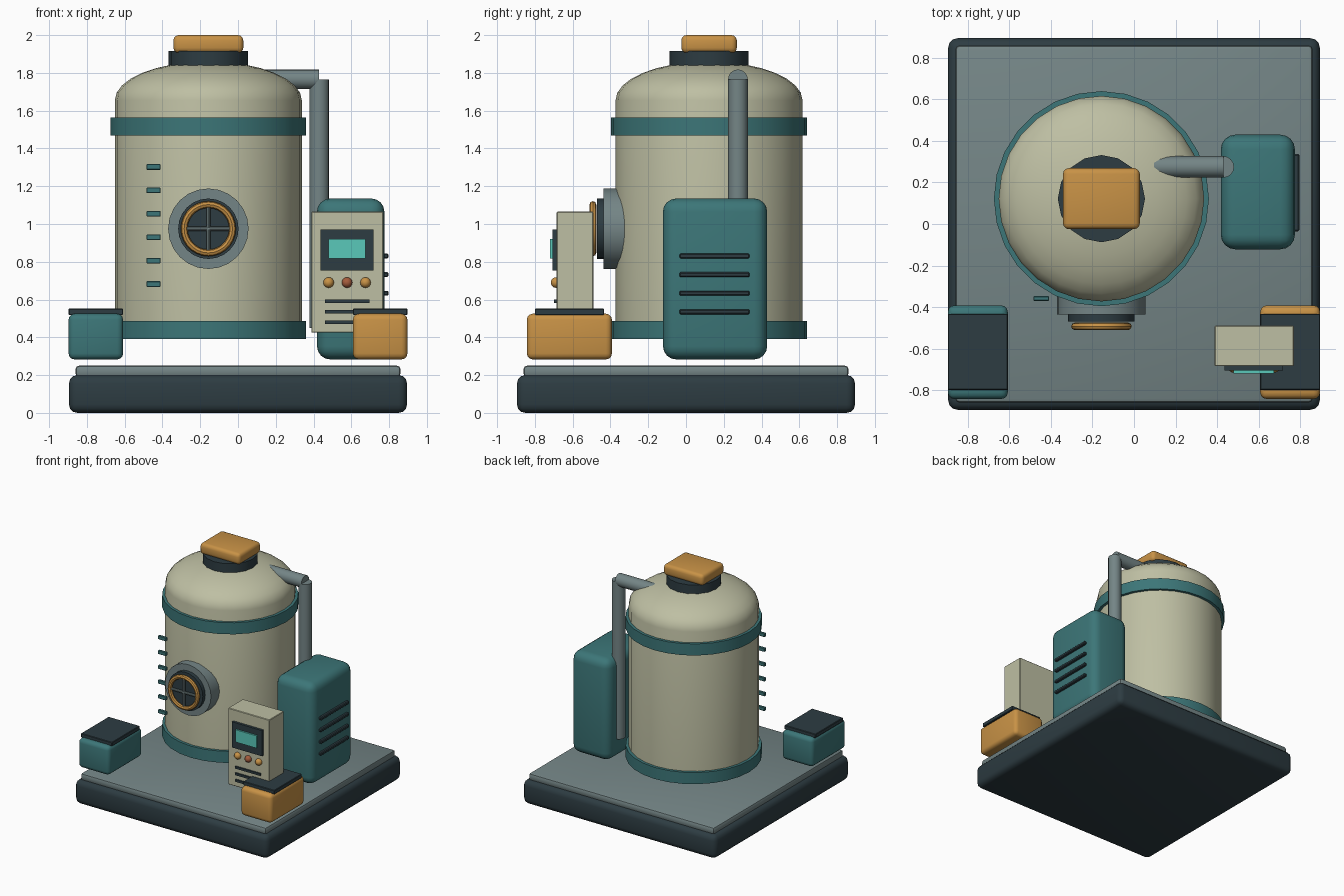
import bpy, bmesh, math
from mathutils import Color, Matrix, Vector

if "Cube" in bpy.data.objects:
    bpy.data.objects.remove(bpy.data.objects["Cube"])


def material(name, r, g, b):
    m = bpy.data.materials.new(name)
    c = Color((r / 255, g / 255, b / 255)).from_srgb_to_scene_linear()
    m.diffuse_color = (c.r, c.g, c.b, 1)
    m.use_nodes = True
    m.node_tree.nodes["Principled BSDF"].inputs["Base Color"].default_value = m.diffuse_color
    return m


DARK = material("dark_steel", 45, 60, 66)
GREY = material("grey_metal", 116, 133, 134)
CREAM = material("cream_paint", 190, 191, 163)
TEAL = material("teal_paint", 60, 118, 120)
ORANGE = material("orange_paint", 200, 146, 70)
RED = material("red_button", 165, 92, 60)
CYAN = material("screen_glow", 90, 200, 186)


def finish(bm, name, mat):
    bmesh.ops.recalc_face_normals(bm, faces=bm.faces)
    me = bpy.data.meshes.new(name)
    bm.to_mesh(me)
    bm.free()
    me.materials.append(mat)
    ob = bpy.data.objects.new(name, me)
    bpy.context.collection.objects.link(ob)
    bpy.context.view_layer.objects.active = ob
    ob.select_set(True)
    bpy.ops.object.shade_smooth_by_angle(angle=math.radians(32))
    ob.select_set(False)
    return ob


def box(name, mat, x, y, z, bevel=0.0, segs=3):
    """Box from (min, max) ranges, with optional rounded edges."""
    bm = bmesh.new()
    mid = [(a + b) / 2 for a, b in (x, y, z)]
    size = [b - a for a, b in (x, y, z)]
    bmesh.ops.create_cube(bm, size=1, matrix=Matrix.Translation(mid) @ Matrix.Diagonal((*size, 1)))
    if bevel:
        bmesh.ops.bevel(bm, geom=bm.edges[:], offset=bevel, segments=segs, profile=0.5, affect='EDGES')
    return finish(bm, name, mat)


def rod(name, mat, a, b, r, sides=24):
    """Cylinder between two points."""
    a, b = Vector(a), Vector(b)
    d = b - a
    m = Matrix.Translation((a + b) / 2) @ d.to_track_quat('Z', 'Y').to_matrix().to_4x4()
    bm = bmesh.new()
    bmesh.ops.create_cone(bm, cap_ends=True, segments=sides, radius1=r, radius2=r,
                          depth=d.length, matrix=m)
    return finish(bm, name, mat)


def lathe(name, mat, profile, centre, sides, closed=False, axis_y=False):
    """Spin an (r, h) profile around z, or around y."""
    bm = bmesh.new()
    vs = [bm.verts.new((r, 0, h)) for r, h in profile]
    es = [bm.edges.new(p) for p in zip(vs, vs[1:])]
    if closed:
        es.append(bm.edges.new((vs[-1], vs[0])))
    bmesh.ops.spin(bm, geom=vs + es, cent=(0, 0, 0), axis=(0, 0, 1),
                   angle=2 * math.pi, steps=sides, use_merge=True)
    bmesh.ops.remove_doubles(bm, verts=bm.verts, dist=1e-5)
    m = Matrix.Translation(centre)
    if axis_y:
        m = m @ Matrix.Rotation(math.pi / 2, 4, 'X')
    bmesh.ops.transform(bm, matrix=m, verts=bm.verts)
    return finish(bm, name, mat)


CX, CY = -0.157, 0.122

# Base and deck
box("base", DARK, (-0.895, 0.895), (-0.895, 0.895), (0, 0.2), 0.045)
box("deck_plate", GREY, (-0.86, 0.86), (-0.86, 0.86), (0.19, 0.25), 0.018, 2)

# Tank with domed top
dome = [(0.495 * math.cos(t), 1.655 + 0.205 * math.sin(t))
        for t in (i * math.pi / 16 for i in range(8))]
lathe("tank", CREAM, [(0, 0.395), (0.495, 0.395)] + dome + [(0, 1.86)], (CX, CY, 0), 28)
for label, z in (("lower", 0.39), ("upper", 1.468)):
    rod(label + "_band", TEAL, (CX, CY, z), (CX, CY, z + 0.097), 0.518, 28)

# Filler neck and cap
rod("filler_neck", DARK, (CX, CY, 1.78), (CX, CY, 1.915), 0.21, 16)
box("filler_cap", ORANGE, (CX - 0.185, CX + 0.185), (CY - 0.147, CY + 0.147), (1.905, 2.0), 0.028)

# Porthole and hand wheel
PZ = 0.975
rod("porthole_flange", GREY, (CX, -0.32, PZ), (CX, -0.437, PZ), 0.213)
rod("porthole_cover", DARK, (CX, -0.43, PZ), (CX, -0.47, PZ), 0.16)
ring = [(0.128 + 0.018 * math.cos(i * math.pi / 4), 0.018 * math.sin(i * math.pi / 4)) for i in range(8)]
lathe("hand_wheel", ORANGE, ring, (CX, -0.493, PZ), 28, closed=True, axis_y=True)
rod("wheel_spoke_horizontal", GREY, (CX - 0.12, -0.49, PZ), (CX + 0.12, -0.49, PZ), 0.011, 10)
rod("wheel_spoke_vertical", GREY, (CX, -0.49, PZ - 0.12), (CX, -0.49, PZ + 0.12), 0.011, 10)

# Level marks
for i in range(6):
    z = 0.682 + i * 0.124
    box(f"level_mark_{i + 1}", TEAL, (-0.484, -0.41), (-0.37, -0.348), (z - 0.015, z + 0.015), 0.003, 1)

# Outlet pipe
rod("outlet_pipe_top", GREY, (0.0, 0.275, 1.766), (0.43, 0.275, 1.766), 0.052, 16)
rod("outlet_pipe_down", GREY, (0.43, 0.275, 1.766), (0.43, 0.275, 0.45), 0.052, 16)

# Pump cabinet with side vents
box("pump_cabinet", TEAL, (0.418, 0.775), (-0.122, 0.43), (0.283, 1.135), 0.07, 4)
for i in range(4):
    z = 0.535 + i * 0.0985
    box(f"cabinet_vent_{i + 1}", DARK, (0.765, 0.797), (-0.035, 0.337), (z - 0.013, z + 0.013), 0.006, 1)

# Control panel
box("control_panel", CREAM, (0.388, 0.77), (-0.685, -0.49), (0.425, 1.065), 0.004, 1)
box("screen_frame", DARK, (0.437, 0.717), (-0.706, -0.68), (0.755, 0.97))
box("screen", CYAN, (0.48, 0.675), (-0.72, -0.70), (0.817, 0.92))
for i, mat in enumerate((ORANGE, RED, ORANGE)):
    bm = bmesh.new()
    bmesh.ops.create_uvsphere(bm, u_segments=16, v_segments=8, radius=0.028,
                              matrix=Matrix.Translation((0.48 + i * 0.0975, -0.688, 0.69)))
    finish(bm, f"button_{i + 1}", mat)
for i in range(3):
    z = 0.48 + i * 0.055
    box(f"panel_slot_{i + 1}", DARK, (0.46, 0.695), (-0.698, -0.68), (z - 0.009, z + 0.009))

# Front corner boxes with lids
for label, mat, x in (("left", TEAL, (-0.897, -0.608)), ("right", ORANGE, (0.608, 0.897))):
    box(label + "_corner_box", mat, x, (-0.843, -0.392), (0.283, 0.525), 0.032)
    box(label + "_corner_lid", DARK, x, (-0.8, -0.433), (0.518, 0.552), 0.004, 1)
